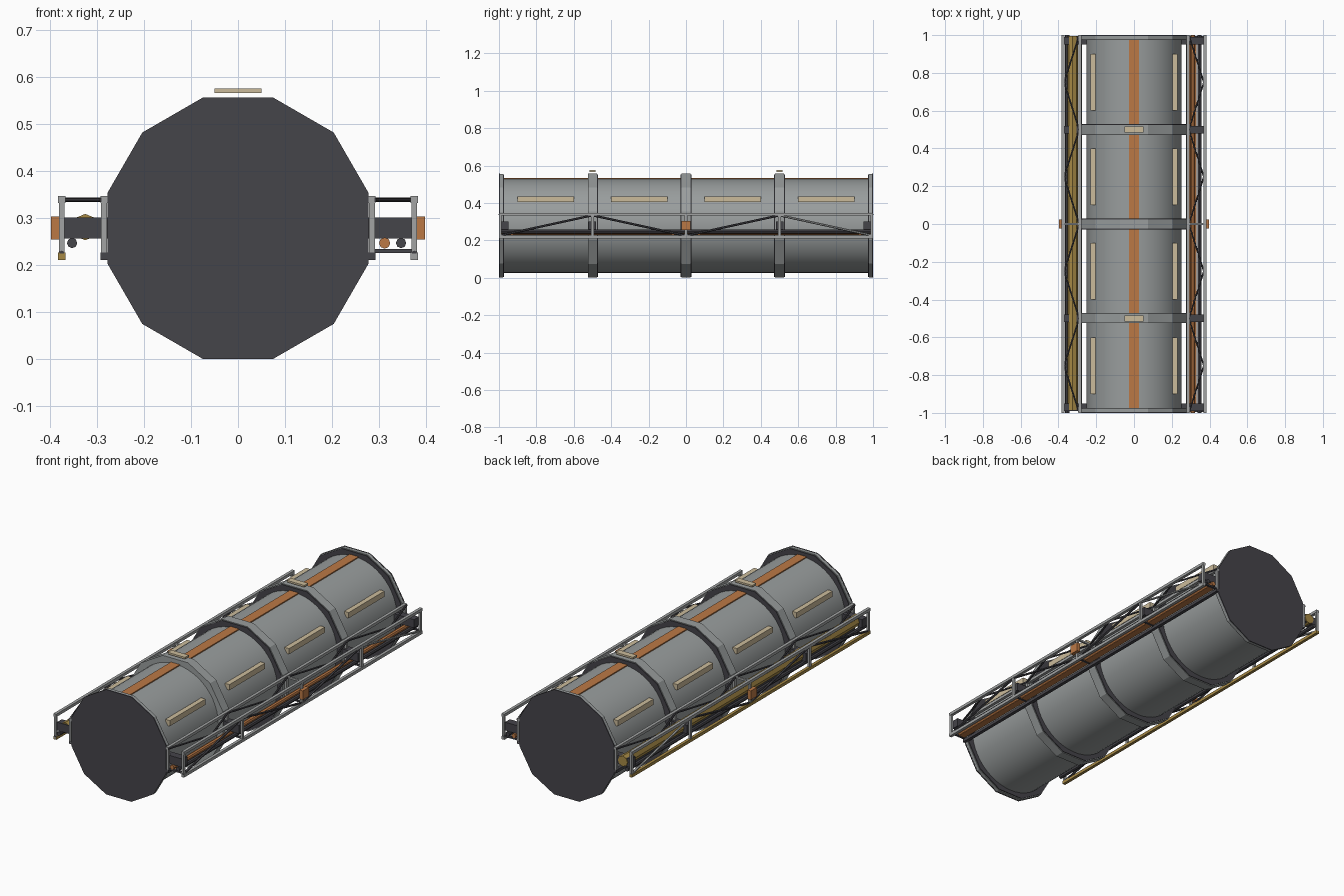
import bpy, math
from mathutils import Vector

if "Cube" in bpy.data.objects:
    bpy.data.objects.remove(bpy.data.objects["Cube"])

CZ = 0.2785  # hull axis height


def mat(name, r, g, b):
    m = bpy.data.materials.new(name)
    m.diffuse_color = (r, g, b, 1)
    m.use_nodes = True
    m.node_tree.nodes["Principled BSDF"].inputs["Base Color"].default_value = m.diffuse_color
    return m


HULL = mat("hull grey", 0.32, 0.34, 0.34)
RAIL = mat("rail grey", 0.36, 0.37, 0.37)
DARK = mat("dark charcoal", 0.06, 0.058, 0.068)
ORANGE = mat("burnt orange", 0.50, 0.19, 0.06)
CREAM = mat("cream", 0.60, 0.50, 0.33)
GOLD = mat("ochre", 0.38, 0.25, 0.06)


def box(name, x, y, z, m):
    """Box from (min, max) ranges on each axis."""
    lo, hi = Vector((x[0], y[0], z[0])), Vector((x[1], y[1], z[1]))
    bpy.ops.mesh.primitive_cube_add(size=1, location=(lo + hi) / 2)
    o = bpy.context.object
    o.name = name
    o.scale = [abs(v) for v in hi - lo]
    o.data.materials.append(m)
    return o


def tube(name, a, b, r, m, sides=4, turn=0.0):
    """Prism or cylinder between two points."""
    a, b = Vector(a), Vector(b)
    d = b - a
    bpy.ops.mesh.primitive_cylinder_add(vertices=sides, radius=r, depth=d.length, location=(a + b) / 2)
    o = bpy.context.object
    o.name = name
    from mathutils import Matrix
    o.data.transform(Matrix.Rotation(turn, 4, 'Z'))
    o.rotation_euler = d.to_track_quat('Z', 'Y').to_euler()
    o.data.materials.append(m)
    return o


def disc(name, y0, y1, r, m):
    # twelve-sided collar, flat side up
    return tube(name, (0, y0, CZ), (0, y1, CZ), r, m, 12, math.radians(15))


# Hull
hull = tube("hull", (0, -0.99, CZ), (0, 0.99, CZ), 0.252, HULL, 48)
bpy.ops.object.shade_smooth_by_angle()

# Collars with dark sides
for y in (-0.5, 0, 0.5):
    disc("collar", y - 0.025, y + 0.025, 0.288, HULL)
    disc("collar_gasket", y - (0.024 if y < 0 else 0.029), y + 0.029, 0.284, DARK)
for s in (-1, 1):
    disc("end_collar", s * 0.978, s * 0.996, 0.287, HULL)
    disc("end_collar_gasket", s * 0.973, s * 0.98, 0.283, DARK)
    disc("end_cap", s * 0.994, s * 1.0, 0.288, DARK)

# Top stripe and top plates
box("top_stripe", (-0.026, 0.026), (-0.998, 0.998), (0.526, 0.5345), ORANGE)
for y in (-0.5, 0.5):
    box("top_plate", (-0.05, 0.05), (y - 0.016, y + 0.016), (0.566, 0.5755), CREAM)

for s in (-1, 1):
    side = "right" if s > 0 else "left"
    # Hull side plates
    for y in (-0.75, -0.25, 0.25, 0.75):
        box(side + "_hull_plate", (s * 0.204, s * 0.230), (y - 0.15, y + 0.15), (0.405, 0.435), CREAM)
    # Truss rails
    for x in (0.285, 0.375):
        box(side + "_upper_rail", (s * (x - 0.008), s * (x + 0.008)), (-1, 1), (0.332, 0.347), RAIL)
    box(side + "_outer_lower_rail", (s * 0.367, s * 0.383), (-1, 1), (0.211, 0.227),
        RAIL if s > 0 else GOLD)
    box(side + "_inner_lower_rail", (s * 0.275, s * 0.293), (-1, 1), (0.211, 0.227), DARK)
    # Posts and cross ties
    for y in (-0.993, -0.5, 0, 0.5, 0.993):
        for x in (0.285, 0.375):
            box(side + "_post", (s * (x - 0.006), s * (x + 0.006)), (y - 0.007, y + 0.007),
                (0.212, 0.34), RAIL)
    box(side + "_centre_tie", (s * 0.285, s * 0.375), (-0.005, 0.005), (0.334, 0.344), RAIL)
    # Dark arms and orange end box
    for y in (-0.97, -0.5, 0.5, 0.97):
        box(side + "_arm", (s * 0.25, s * 0.369), (y - 0.02, y + 0.02), (0.257, 0.301), DARK)
    box(side + "_marker_box", (s * 0.378, s * 0.398), (-0.025, 0.025), (0.255, 0.303), ORANGE)
    # Zigzag braces on the outer face and on top
    for i in range(4):
        y0, y1 = -1 + i * 0.5, -0.5 + i * 0.5
        z0, z1 = (0.225, 0.334) if i % 2 == 0 else (0.334, 0.225)
        tube(side + "_side_brace", (s * 0.375, y0, z0), (s * 0.375, y1, z1), 0.006,
             RAIL if i == 3 else DARK, 6)
    for i in range(8):
        x0, x1 = (0.29, 0.37) if i % 2 == 0 else (0.37, 0.29)
        tube(side + "_top_brace", (s * x0, -1 + i * 0.25, 0.339), (s * x1, -0.75 + i * 0.25, 0.339),
             0.005, DARK, 6)

# Pipe runs inside the trusses
tube("left_main_pipe", (-0.325, -0.985, 0.281), (-0.325, 0.995, 0.281), 0.028, GOLD, 8)
tube("left_cable_pipe", (-0.353, -1, 0.247), (-0.353, 1, 0.247), 0.011, DARK, 8)
tube("right_orange_pipe", (0.312, -1, 0.247), (0.312, 1, 0.247), 0.012, ORANGE, 8)
tube("right_cable_pipe", (0.347, -1, 0.247), (0.347, 1, 0.247), 0.011, DARK, 8)
box("right_pipe_tray", (0.295, 0.332), (-0.99, 0.99), (0.228, 0.233), ORANGE)
for y in (-0.99, -0.5, 0, 0.5, 0.99):
    box("right_tray_tie", (0.285, 0.375), (y - 0.006, y + 0.006), (0.226, 0.234), DARK)
